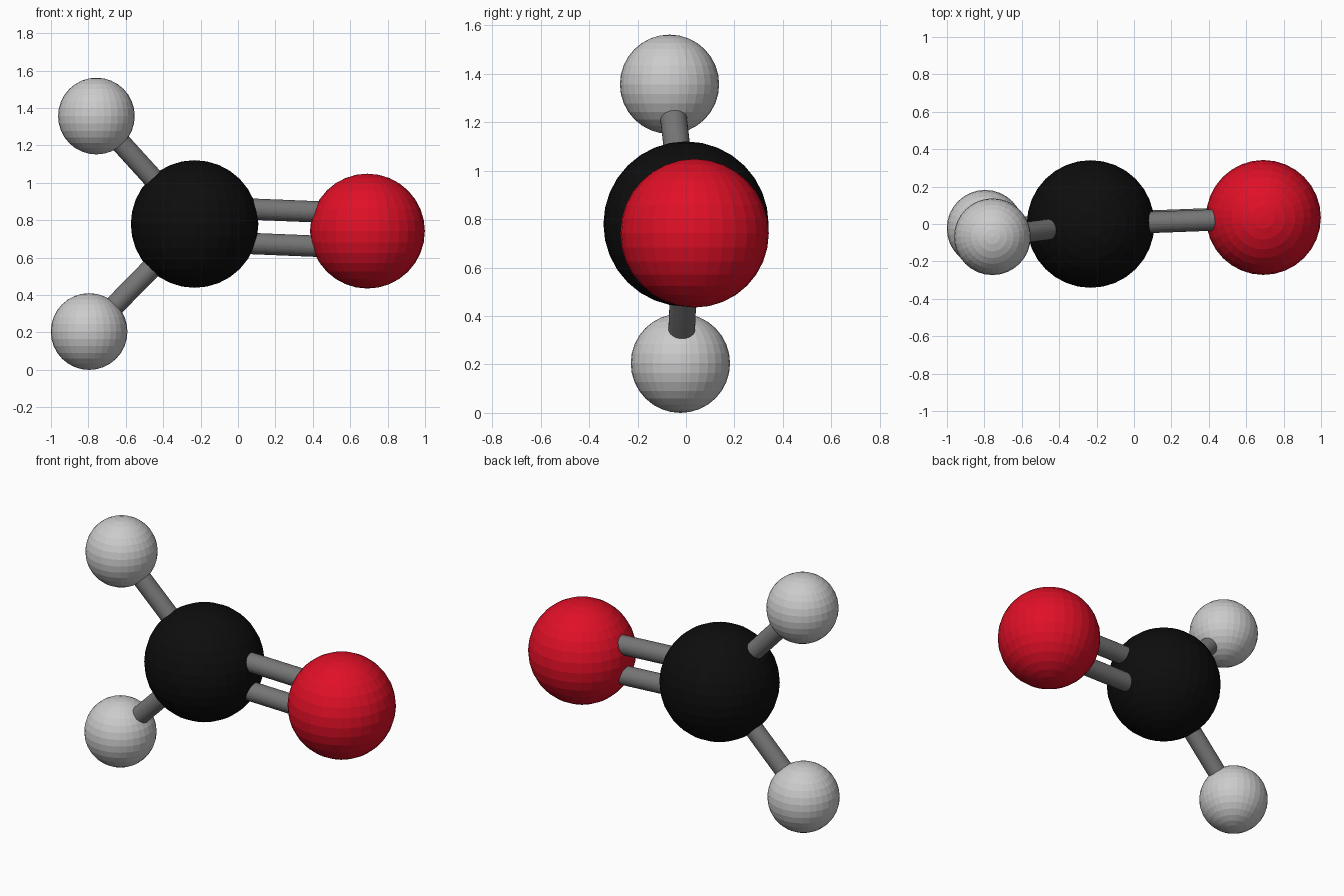
import bpy
from mathutils import Vector

if "Cube" in bpy.data.objects:
    bpy.data.objects.remove(bpy.data.objects["Cube"])


def material(name, rgb):
    m = bpy.data.materials.new(name)
    m.diffuse_color = (*rgb, 1)
    m.use_nodes = True
    m.node_tree.nodes["Principled BSDF"].inputs["Base Color"].default_value = m.diffuse_color
    return m


black = material("black", (0.004, 0.004, 0.004))
red = material("red", (0.75, 0.005, 0.02))
white = material("light_grey", (0.55, 0.55, 0.55))
grey = material("bond_grey", (0.18, 0.18, 0.18))

# Atom centres
C = Vector((-0.232, 0.0, 0.780))
O = Vector((0.692, 0.035, 0.742))
H1 = Vector((-0.757, -0.068, 1.357))
H2 = Vector((-0.796, -0.023, 0.205))


def atom(name, centre, radius, mat):
    bpy.ops.mesh.primitive_uv_sphere_add(segments=32, ring_count=16,
                                         radius=radius, location=centre)
    ob = bpy.context.object
    ob.name = name
    ob.data.materials.append(mat)


def bond(name, a, b, radius=0.055):
    axis = b - a
    bpy.ops.mesh.primitive_cylinder_add(vertices=32, radius=radius,
                                        depth=axis.length, location=(a + b) / 2)
    ob = bpy.context.object
    ob.name = name
    ob.rotation_euler = axis.to_track_quat('Z', 'Y').to_euler()
    ob.data.materials.append(grey)


# Atoms
atom("carbon_atom", C, 0.341, black)
atom("oxygen_atom", O, 0.307, red)
atom("upper_hydrogen_atom", H1, 0.205, white)
atom("lower_hydrogen_atom", H2, 0.205, white)

# Single bonds
bond("upper_single_bond", C, H1)
bond("lower_single_bond", C, H2)

# Double bond, its rods offset within the plane of the molecule
axis = (O - C).normalized()
side = H1 - H2
side = (side - axis * side.dot(axis)).normalized() * 0.092
for name, s in (("upper_double_bond", 1), ("lower_double_bond", -1)):
    bond(name, C + side * s, O + side * s, 0.057)
